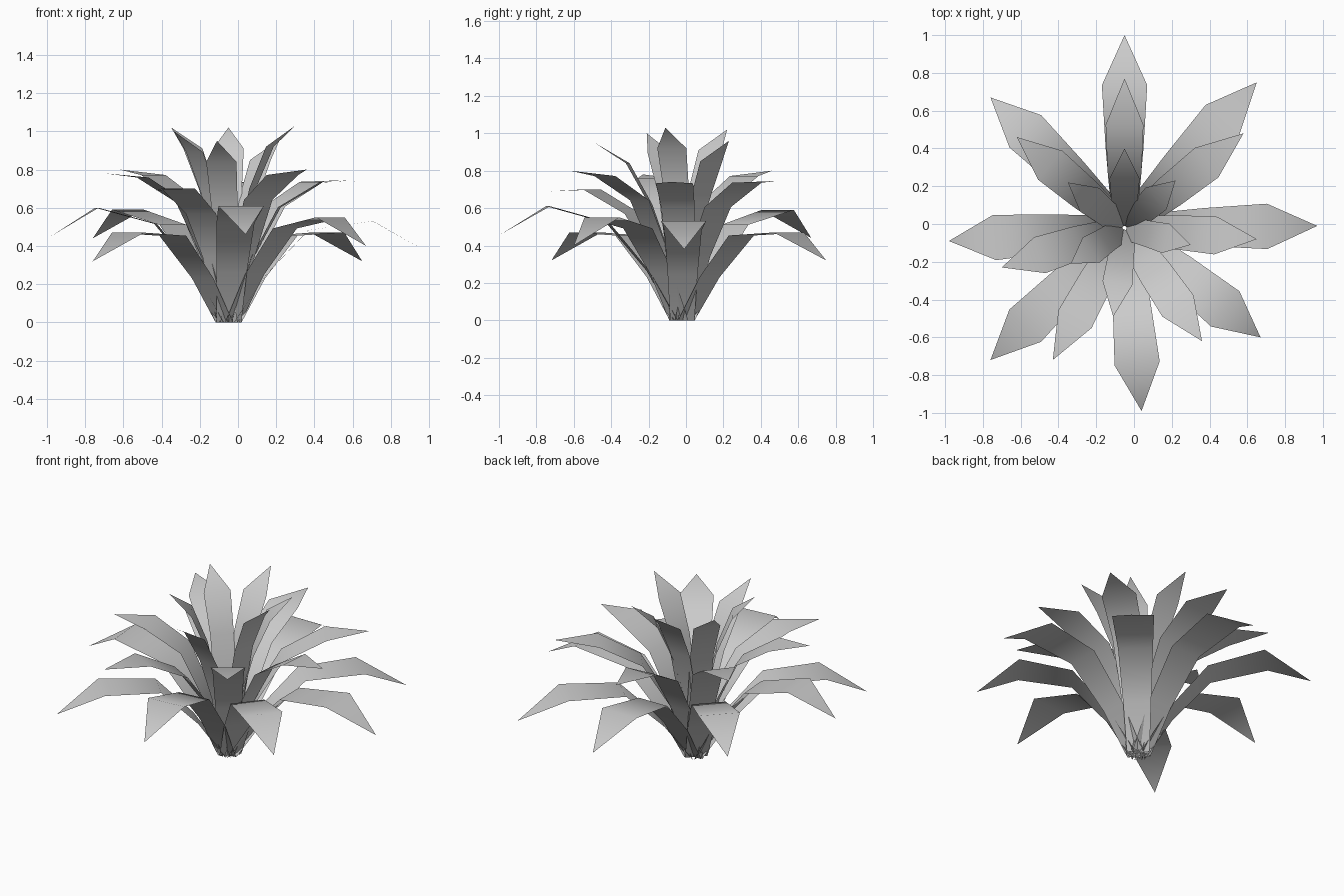
import bpy
from mathutils import Vector

if "Cube" in bpy.data.objects:
    bpy.data.objects.remove(bpy.data.objects["Cube"])

CENTRE = Vector((-0.05, -0.02, 0.0))


def leaf(name, tip, stations):
    """Flat pointed blade: stations are (radius, height, width), ending in a tip."""
    tip = Vector(tip)
    out = Vector((tip.x - CENTRE.x, tip.y - CENTRE.y, 0)).normalized()
    side = Vector((-out.y, out.x, 0))
    verts = []
    for r, z, w in stations:
        mid = CENTRE + out * r + Vector((0, 0, z))
        verts += [mid - side * w / 2, mid + side * w / 2]
    verts.append(tip)
    n = len(stations)
    faces = [(2*i, 2*i + 2, 2*i + 3, 2*i + 1) for i in range(n - 1)]
    faces.append((2*n - 2, 2*n, 2*n - 1))
    mesh = bpy.data.meshes.new(name)
    mesh.from_pydata(verts, [], faces)
    for p in mesh.polygons:
        p.use_smooth = True
    bpy.context.collection.objects.link(bpy.data.objects.new(name, mesh))


def radius(t):
    return (Vector(t[:2]) - CENTRE.xy).length


# Outer tier: long drooping leaves
outer = [(-0.05, 1.0, 0.40), (0.65, 0.75, 0.32), (0.97, -0.01, 0.38), (0.67, -0.60, 0.40),
         (0.04, -0.99, 0.46), (-0.76, -0.72, 0.32), (-0.98, -0.09, 0.45), (-0.76, 0.67, 0.44)]
for t in outer:
    r, elbow = radius(t), 0.30 + 0.48 * t[2]
    leaf("outer_leaf", t, [(0.03, 0.0, 0.13), (0.19 * r, 0.51 * elbow, 0.16),
                           (0.41 * r, elbow, 0.20), (0.74 * r, t[2] + 0.15, 0.24)])

# Middle tier: arching leaves that level out
middle = [(-0.05, 0.77, 0.74), (0.58, 0.48, 0.745), (0.65, -0.08, 0.74), (0.36, -0.62, 0.80),
          (-0.43, -0.72, 0.69), (-0.70, -0.23, 0.78), (-0.62, 0.46, 0.80)]
for t in middle:
    r, wide = radius(t), 0.70 + 0.65 * (t[2] - 0.69)
    leaf("middle_leaf", t, [(0.02, 0.0, 0.13), (0.18 * r, 0.34, 0.15),
                            (0.38 * r, wide - 0.13, 0.18), (0.69 * r, wide, 0.20)])

# Inner tier: upright leaves
inner = [(-0.05, 0.40, 1.02), (0.22, 0.23, 0.96), (0.30, -0.11, 1.03),
         (-0.11, -0.49, 0.95), (-0.335, -0.21, 1.0), (-0.35, 0.22, 1.02)]
for t in inner:
    r = radius(t)
    leaf("inner_leaf", t, [(0.01, 0.0, 0.12), (0.15 * r, 0.34, 0.13),
                           (0.36 * r, t[2] - 0.33, 0.14), (0.62 * r, t[2] - 0.11, 0.16)])
